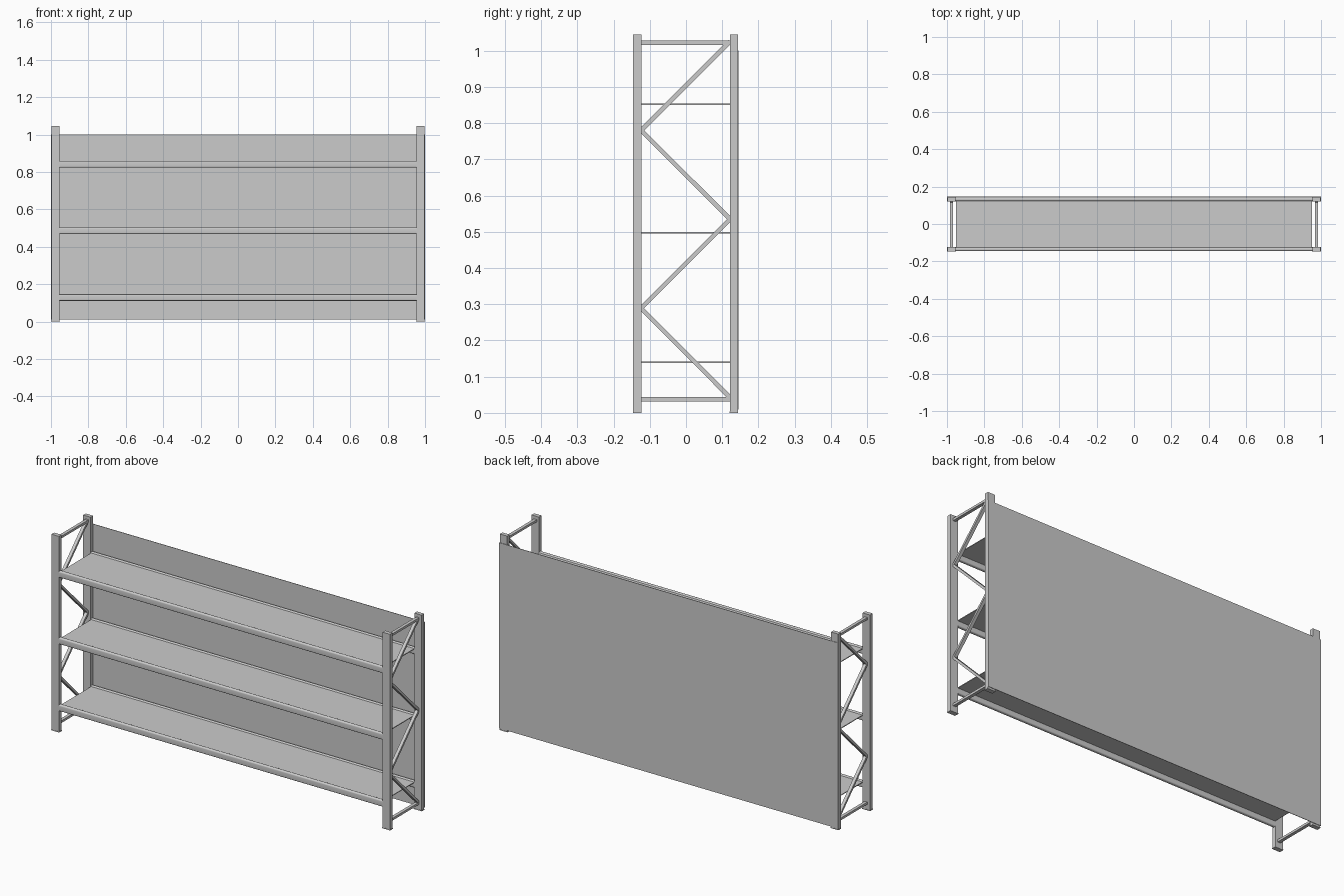
import bpy, bmesh, math
from mathutils import Vector, Matrix

if "Cube" in bpy.data.objects:
    bpy.data.objects.remove(bpy.data.objects["Cube"])


def finish(name, bm):
    bmesh.ops.recalc_face_normals(bm, faces=bm.faces)
    mesh = bpy.data.meshes.new(name)
    bm.to_mesh(mesh)
    bm.free()
    ob = bpy.data.objects.new(name, mesh)
    bpy.context.collection.objects.link(ob)
    return ob


def box(name, x, y, z, round_x=0.0):
    """Box from (min, max) ranges; round_x rounds the edges running along x."""
    bm = bmesh.new()
    size = [b - a for a, b in (x, y, z)]
    mid = [(a + b) / 2 for a, b in (x, y, z)]
    bmesh.ops.create_cube(bm, size=1,
                          matrix=Matrix.Translation(mid) @ Matrix.Diagonal((*size, 1)))
    if round_x:
        edges = [e for e in bm.edges
                 if abs(e.verts[0].co.x - e.verts[1].co.x) > 1e-4]
        bmesh.ops.bevel(bm, geom=edges, offset=round_x, segments=5,
                        profile=0.5, affect='EDGES')
    ob = finish(name, bm)
    if round_x:
        bpy.context.view_layer.objects.active = ob
        ob.select_set(True)
        bpy.ops.object.shade_smooth_by_angle(angle=math.radians(35))
        ob.select_set(False)
    return ob


def bar(name, x, p, q, wide=0.017, thick=0.012):
    """Rectangular bar in the y-z plane at x, from p to q."""
    a, b = Vector((x, *p)), Vector((x, *q))
    d = b - a
    rot = Matrix.Rotation(math.atan2(d.z, d.y), 4, 'X')
    bm = bmesh.new()
    bmesh.ops.create_cube(bm, size=1, matrix=Matrix.Translation((a + b) / 2) @ rot
                          @ Matrix.Diagonal((wide, d.length, thick, 1)))
    return finish(name, bm)


def span(s, lo, hi):
    return tuple(sorted((s * lo, s * hi)))


# End frames: posts, foot plates, horizontal and zigzag braces
zigzag = [(0.122, 1.026), (-0.124, 0.78), (0.122, 0.535), (-0.124, 0.289), (0.122, 0.042)]
for s, side in ((-1, "left"), (1, "right")):
    for place, y0, y1 in (("front", -0.146, -0.1235), ("back", 0.1215, 0.143)):
        box(f"{side}_{place}_post", span(s, 0.955, 0.998), (y0, y1), (0.0, 1.045))
        box(f"{side}_{place}_foot", span(s, 0.952, 1.0),
            (y0 - 0.001, y1 + 0.001), (0.0, 0.004))
    for place, z in (("bottom", 0.038), ("top", 1.022)):
        bar(f"{side}_{place}_brace", s * 0.975, (-0.125, z), (0.123, z))
    for i in range(4):
        bar(f"{side}_diagonal_brace_{i + 1}", s * 0.975, zigzag[i], zigzag[i + 1])

# Shelves: thin deck between rounded front and back beams
for i, z in enumerate((0.142, 0.499, 0.854)):
    box(f"shelf_deck_{i + 1}", (-0.953, 0.953), (-0.131, 0.129), (z - 0.004, z))
    for place, y in (("front", (-0.144, -0.125)), ("back", (0.123, 0.142))):
        box(f"shelf_{place}_beam_{i + 1}", (-0.956, 0.956), y,
            (z - 0.031, z + 0.004), 0.007)

# Back panel
box("back_panel", (-0.999, 0.999), (0.1445, 0.147), (0.01, 1.0))
